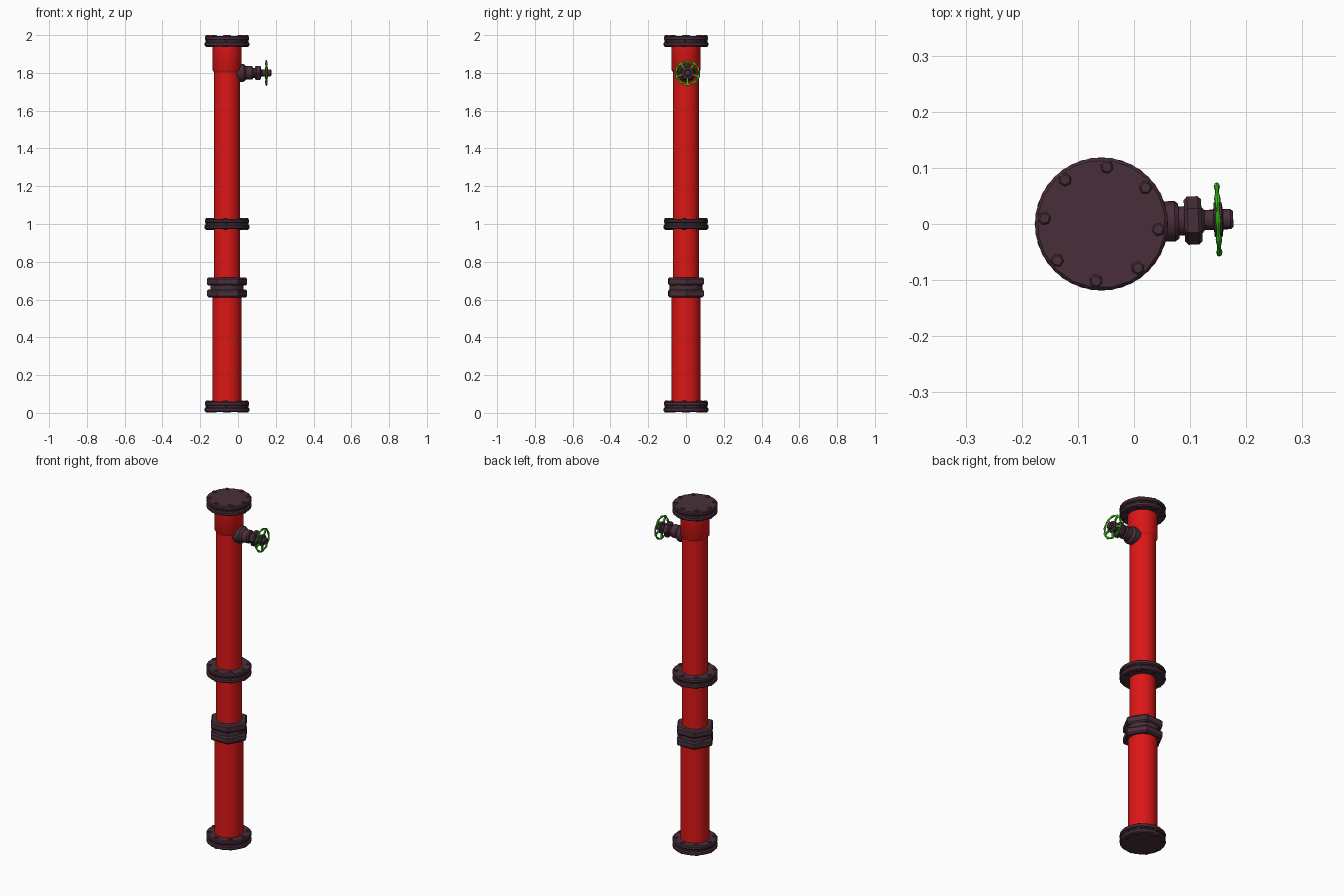
import bpy, bmesh
from math import pi, cos, sin, radians
from mathutils import Matrix, Vector

if "Cube" in bpy.data.objects:
    bpy.data.objects.remove(bpy.data.objects["Cube"])

def material(name, rgb):
    m = bpy.data.materials.new(name)
    m.diffuse_color = (*rgb, 1)
    m.use_nodes = True
    m.node_tree.nodes["Principled BSDF"].inputs["Base Color"].default_value = m.diffuse_color
    return m

RED = material("red_paint", (0.72, 0.008, 0.008))
DARK = material("dark_iron", (0.065, 0.028, 0.042))
GREEN = material("green_paint", (0.04, 0.55, 0.01))

PIPE = Matrix.Translation((-0.058, 0, 0))
# Valve axis points along +x, turned slightly about the pipe
VALVE = (PIPE @ Matrix.Rotation(radians(2.2), 4, 'Z')
         @ Matrix.Translation((0.058, 0, 1.8)) @ Matrix.Rotation(pi / 2, 4, 'Y'))

def add_lathe(bm, profile, n, mat=Matrix(), turn=0.0):
    """Closed turned solid from (radius, height) pairs."""
    rings = [[bm.verts.new(mat @ Vector((r * cos(turn + 2 * pi * i / n),
                                         r * sin(turn + 2 * pi * i / n), h)))
              for i in range(n)] for r, h in profile]
    for a, b in zip(rings, rings[1:]):
        for i in range(n):
            j = (i + 1) % n
            bm.faces.new((a[i], a[j], b[j], b[i]))
    bm.faces.new(rings[0][::-1])
    bm.faces.new(rings[-1])

def finish(name, bm, mat, world, angle=35):
    bmesh.ops.recalc_face_normals(bm, faces=bm.faces)
    me = bpy.data.meshes.new(name)
    bm.to_mesh(me)
    bm.free()
    me.materials.append(mat)
    ob = bpy.data.objects.new(name, me)
    bpy.context.collection.objects.link(ob)
    ob.matrix_world = world
    bpy.ops.object.select_all(action='DESELECT')
    ob.select_set(True)
    bpy.context.view_layer.objects.active = ob
    bpy.ops.object.shade_smooth_by_angle(angle=radians(angle))
    return ob

def lathe(name, profile, n, mat, world, turn=0.0, angle=35):
    bm = bmesh.new()
    add_lathe(bm, profile, n, turn=turn)
    return finish(name, bm, mat, world, angle)

def disc(r, z0, z1, c):
    """Profile of a disc with chamfered edges."""
    return [(r - c, z0), (r, z0 + c), (r, z1 - c), (r - c, z1)]

# Red pipe sections
lathe("lower_pipe", [(0.0765, 0.03), (0.0765, 0.64)], 32, RED, PIPE)
lathe("middle_pipe", [(0.069, 0.64), (0.069, 1.0)], 32, RED, PIPE)
lathe("upper_pipe", [(0.069, 1.0), (0.069, 1.85)], 32, RED, PIPE)
lathe("top_collar", [(0.069, 1.803), (0.077, 1.815), (0.077, 1.96)], 32, RED, PIPE)

# Bolted flange pairs
def flange(name, z):
    world = PIPE @ Matrix.Translation((0, 0, z))
    bm = bmesh.new()
    for k, s in enumerate((-1, 1)):
        lo, hi = sorted((s * 0.005, s * 0.027))
        add_lathe(bm, disc(0.119, lo, hi, 0.005), 20, turn=k * pi / 20)
    add_lathe(bm, [(0.108, -0.006), (0.108, 0.006)], 20)
    finish(name, bm, DARK, world)
    bm = bmesh.new()
    for i in range(8):
        m = Matrix.Rotation(radians(-5.5) + i * pi / 4, 4, 'Z') @ Matrix.Translation((0.102, 0, 0))
        add_lathe(bm, disc(0.012, -0.032, 0.032, 0.003), 6, m, turn=0.3)
    finish(name + "_bolts", bm, DARK, world, 20)

for name, z in (("bottom_flange", 0.033), ("middle_flange", 1.0), ("top_flange", 1.968)):
    flange(name, z)

# Hexagonal union coupling
for name, z0, z1 in (("union_lower_nut", 0.612, 0.654), ("union_upper_nut", 0.675, 0.718)):
    lathe(name, disc(0.107, z0, z1, 0.008), 6, DARK, PIPE, radians(2), 20)
lathe("union_neck", [(0.088, 0.62), (0.088, 0.71)], 32, DARK, PIPE)

# Valve body
lathe("valve_base", [(0.046, -0.02), (0.048, 0.022), (0.047, 0.03), (0.036, 0.042),
                     (0.036, 0.073), (0.031, 0.08), (0.026, 0.08), (0.026, 0.1)],
      24, DARK, VALVE)
lathe("valve_nut", disc(0.043, 0.09, 0.121, 0.006), 6, DARK, VALVE, pi / 2, 20)
lathe("valve_stem", [(0.027, 0.118), (0.018, 0.126), (0.018, 0.142), (0.031, 0.143),
                     (0.031, 0.157), (0.018, 0.159), (0.018, 0.172), (0.014, 0.177)],
      20, DARK, VALVE)

# Handwheel with a lobed rim and flat spokes
bm = bmesh.new()
N, M = 80, 8
rings = []
for i in range(N):
    a = 2 * pi * i / N
    t = 0.0055 + 0.0015 * cos(10 * a)
    rings.append([bm.verts.new(((0.0615 + t * cos(b)) * cos(a), (0.0615 + t * cos(b)) * sin(a),
                                0.15 + t * 0.8 * sin(b)))
                  for b in (2 * pi * k / M for k in range(M))])
for i in range(N):
    p, q = rings[i], rings[(i + 1) % N]
    for k in range(M):
        l = (k + 1) % M
        bm.faces.new((p[k], q[k], q[l], p[l]))
for i in range(5):
    m = (Matrix.Rotation(2 * pi * i / 5, 4, 'Z') @ Matrix.Translation((0.043, 0, 0.15))
         @ Matrix.Diagonal((0.038, 0.010, 0.007, 1)))
    bmesh.ops.create_cube(bm, size=1, matrix=m)
finish("handwheel", bm, GREEN, VALVE, 40)
